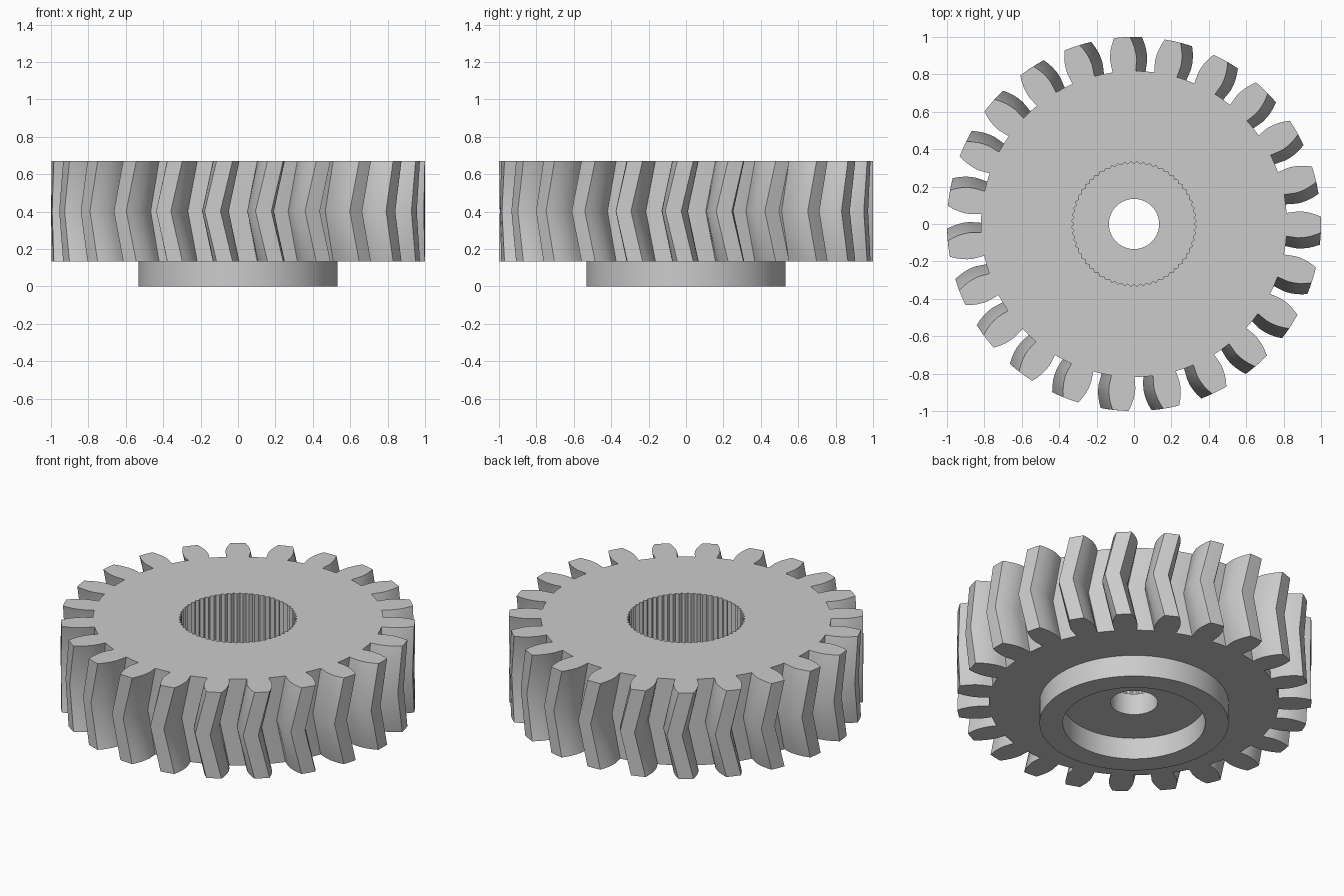
import bpy
import bmesh
from math import sin, cos, radians, pi

cube = bpy.data.objects.get("Cube")
if cube:
    bpy.data.objects.remove(cube, do_unlink=True)

TEETH = 23
SPLINES = 60
UNIT = 0.134                      # every height is a multiple of this
TOP, MID, BASE = 5 * UNIT, 3 * UNIT, UNIT
FLOOR = 2 * UNIT                  # bottom of the splined socket
TWIST = 3.7                       # helix angle shift between middle and ends
PITCH = 360 / TEETH

# One flank of a tooth: radius and half width in degrees, root to tip
FLANK = [(0.818, 4.35), (0.85, 4.5), (0.88, 4.6), (0.91, 4.35),
         (0.94, 3.9), (0.97, 3.25), (1.0, 2.45)]


def polar(radius, degrees, z):
    a = radians(degrees)
    return (radius * cos(a), radius * sin(a), z)


def gear_outline(z, shift):
    """Closed outline of the toothed wheel, turned by shift degrees."""
    tooth = [(r, -h) for r, h in FLANK] + [(1.0, 0)]
    tooth += [(r, h) for r, h in reversed(FLANK)]
    tooth.append((FLANK[0][0], PITCH / 2))
    return [polar(r, 90 + shift + i * PITCH + a, z)
            for i in range(TEETH) for r, a in tooth]


def spline_outline(z):
    """Zigzag outline of the serrated socket."""
    n = 2 * SPLINES
    return [polar(0.334 if i % 2 else 0.321, i * 360 / n, z) for i in range(n)]


def circle(radius, z):
    n = 2 * SPLINES
    return [polar(radius, i * 360 / n, z) for i in range(n)]


bm = bmesh.new()


def add_loop(points):
    verts = [bm.verts.new(p) for p in points]
    edges = [bm.edges.new((v, verts[i - 1])) for i, v in enumerate(verts)]
    return verts, edges


def wall(a, b):
    """Quads between two loops with equal counts."""
    va, vb = a[0], b[0]
    for i in range(len(va)):
        bm.faces.new((va[i - 1], va[i], vb[i], vb[i - 1]))


def flat_cap(a, b):
    """Flat face between an outer loop and an inner loop."""
    bmesh.ops.triangle_fill(bm, use_beauty=True, edges=a[1] + b[1],
                            normal=(0, 0, 1))


# Splined socket
socket_floor = add_loop(spline_outline(FLOOR))
socket_rim = add_loop(spline_outline(TOP))
wall(socket_floor, socket_rim)

# Herringbone teeth
teeth_top = add_loop(gear_outline(TOP, TWIST))
teeth_mid = add_loop(gear_outline(MID, 0))
teeth_base = add_loop(gear_outline(BASE, TWIST))
wall(teeth_top, teeth_mid)
wall(teeth_mid, teeth_base)

# Hub collar, its recess and the shaft hole
hub = [add_loop(circle(r, z)) for r, z in (
    (4 * UNIT - 0.003, BASE), (4 * UNIT - 0.003, 0), (3 * UNIT, 0),
    (3 * UNIT, BASE), (UNIT, BASE), (UNIT, FLOOR))]
for a, b in zip(hub, hub[1:]):
    wall(a, b)
wall(hub[-1], socket_floor)

# Upper and lower wheel faces
flat_cap(teeth_top, socket_rim)
flat_cap(teeth_base, hub[0])

bmesh.ops.recalc_face_normals(bm, faces=bm.faces[:])
mesh = bpy.data.meshes.new("herringbone_gear")
bm.to_mesh(mesh)
bm.free()
gear = bpy.data.objects.new("herringbone_gear", mesh)
bpy.context.scene.collection.objects.link(gear)

# Plain grey metal
grey = bpy.data.materials.new("light_grey")
grey.use_nodes = True
colour = (0.6, 0.6, 0.6, 1)
grey.diffuse_color = colour
grey.node_tree.nodes["Principled BSDF"].inputs["Base Color"].default_value = colour
mesh.materials.append(grey)

bpy.ops.object.select_all(action='DESELECT')
gear.select_set(True)
bpy.context.view_layer.objects.active = gear
bpy.ops.object.shade_smooth_by_angle(angle=radians(25))
